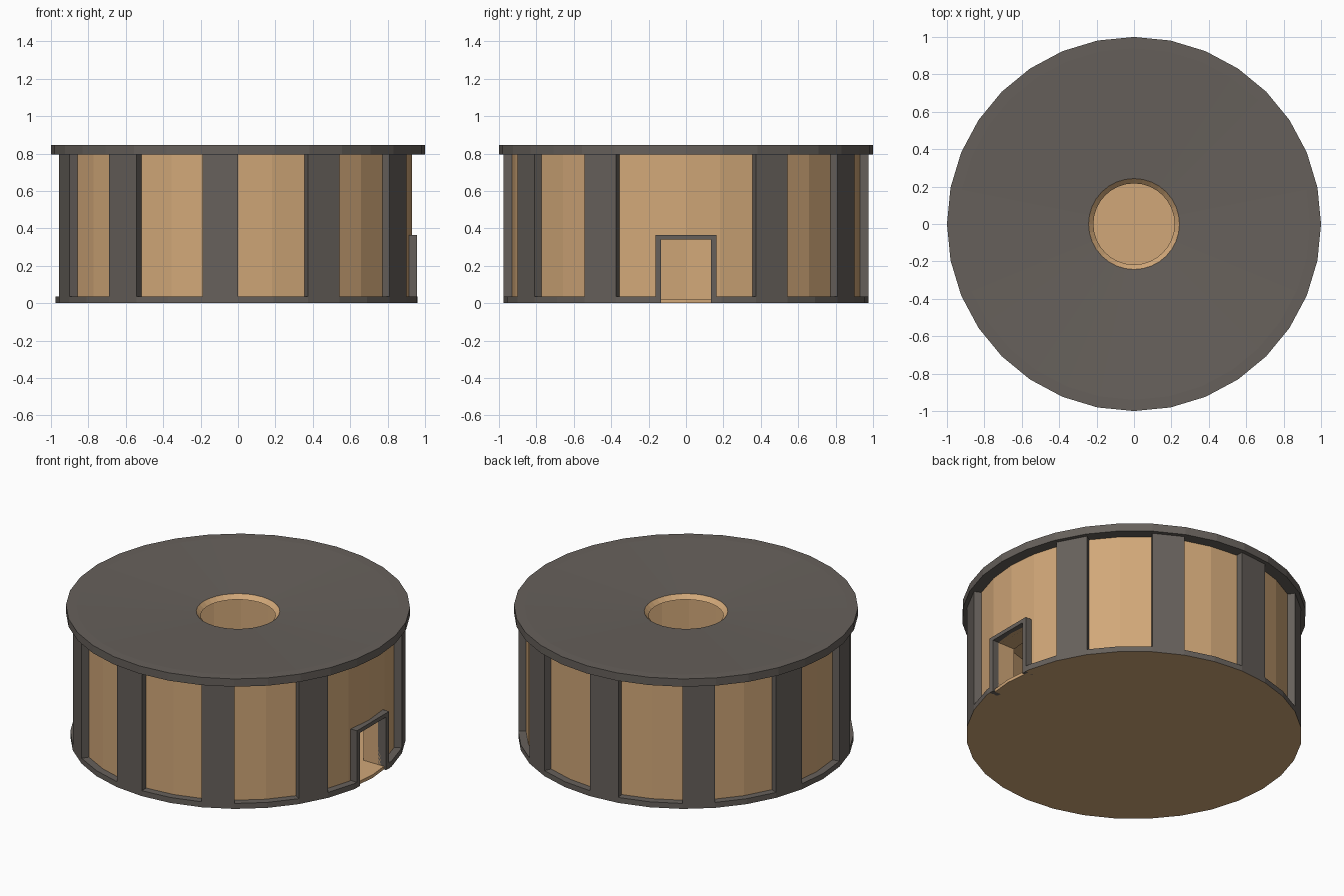
import bpy, bmesh, math
from mathutils import Vector

SEGS = 32
DOOR_HALF, FRAME_HALF = 0.133, 0.163
DOOR_TOP, FRAME_TOP = 0.34, 0.365
FLOOR_TOP = 0.02

cube = bpy.data.objects.get("Cube")
if cube:
    bpy.data.objects.remove(cube, do_unlink=True)


def material(name, color):
    mat = bpy.data.materials.new(name)
    mat.use_nodes = True
    mat.diffuse_color = color
    mat.node_tree.nodes["Principled BSDF"].inputs["Base Color"].default_value = color
    return mat


TAN = material("warm_tan", (0.64, 0.39, 0.19, 1))
GREY = material("dark_grey", (0.134, 0.118, 0.105, 1))


def make_object(name, bm, mats):
    bmesh.ops.remove_doubles(bm, verts=bm.verts, dist=1e-5)
    bmesh.ops.recalc_face_normals(bm, faces=bm.faces)
    mesh = bpy.data.meshes.new(name)
    bm.to_mesh(mesh)
    bm.free()
    for mat in mats:
        mesh.materials.append(mat)
    obj = bpy.data.objects.new(name, mesh)
    bpy.context.collection.objects.link(obj)
    return obj


def lathe(name, profile, mats, start=0, count=SEGS, accent_edges=()):
    """Turn a closed (radius, height) profile through some of the segments.
    Profile edges listed in accent_edges use the second material."""
    bm = bmesh.new()
    full = count == SEGS
    rings = []
    for i in range(count if full else count + 1):
        a = math.tau * (start + i) / SEGS
        rings.append([bm.verts.new((r * math.cos(a), r * math.sin(a), z)) for r, z in profile])
    n = len(profile)
    for i in range(count):
        a, b = rings[i], rings[(i + 1) % len(rings)]
        for j in range(n):
            k = (j + 1) % n
            if profile[j][0] == 0 and profile[k][0] == 0:
                continue
            corners = [a[j], b[j], b[k], a[k]]
            if profile[j][0] == 0:
                corners.pop(1)
            elif profile[k][0] == 0:
                corners.pop(2)
            bm.faces.new(corners).material_index = int(j in accent_edges)
    if not full:
        bm.faces.new(rings[0])
        bm.faces.new(rings[-1])
    return make_object(name, bm, mats)


def box(name, low, high, mat):
    bm = bmesh.new()
    bmesh.ops.create_cube(bm, size=1)
    low, high = Vector(low), Vector(high)
    for v in bm.verts:
        v.co = (low + high) / 2 + v.co * (high - low)
    return make_object(name, bm, [mat])


def cut(obj, low, high, mat):
    cutter = box("door_cutter", low, high, mat)
    cutter.hide_render = True
    mod = obj.modifiers.new("opening", "BOOLEAN")
    mod.operation = "DIFFERENCE"
    mod.solver = "EXACT"
    mod.object = cutter
    graph = bpy.context.evaluated_depsgraph_get()
    mesh = bpy.data.meshes.new_from_object(obj.evaluated_get(graph))
    obj.modifiers.clear()
    obj.data = mesh
    bpy.data.objects.remove(cutter, do_unlink=True)


# Floor slab
lathe("floor", [(0, 0), (0.955, 0), (0.955, FLOOR_TOP), (0, FLOOR_TOP)], [TAN])

# Thick hollow wall with a doorway
wall = lathe("wall", [(0.81, 0.01), (0.93, 0.01), (0.93, 0.8), (0.81, 0.8)], [TAN])
cut(wall, (0.5, -DOOR_HALF, -0.1), (1.2, DOOR_HALF, DOOR_TOP), TAN)

# Base trim, interrupted at the doorway, with a tan underside
trim = lathe("base_trim", [(0.92, 0), (0.975, 0), (0.975, 0.035), (0.92, 0.035)],
             [GREY, TAN], accent_edges=(0,))
cut(trim, (0.5, -FRAME_HALF, -0.1), (1.2, FRAME_HALF, 0.2), GREY)

# Pillars, mirrored on both sides of the doorway
for k in range(2, 15, 3):
    for side, seg in (("left", k), ("right", -1 - k)):
        lathe(f"pillar_{side}_{k // 3 + 1}",
              [(0.92, 0.03), (0.975, 0.03), (0.975, 0.797), (0.92, 0.797)],
              [GREY], start=seg, count=1)

# Door frame as one arch profile pushed outward from the wall
bm = bmesh.new()
arch = [(-FRAME_HALF, 0), (-FRAME_HALF, FRAME_TOP), (FRAME_HALF, FRAME_TOP), (FRAME_HALF, 0),
        (DOOR_HALF, 0), (DOOR_HALF, DOOR_TOP), (-DOOR_HALF, DOOR_TOP), (-DOOR_HALF, 0)]
face = bm.faces.new([bm.verts.new((0.9, y, z)) for y, z in arch])
pushed = bmesh.ops.extrude_face_region(bm, geom=[face], use_keep_orig=True)
bmesh.ops.translate(bm, vec=(0.058, 0, 0),
                    verts=[g for g in pushed["geom"] if isinstance(g, bmesh.types.BMVert)])
make_object("door_frame", bm, [GREY])

# Roof dipping gently to a central opening, tan inside the hole and on the ceiling
lathe("roof", [(1, 0.845), (0.94, 0.845), (0.243, 0.813), (0.217, 0.787),
               (0.85, 0.787), (0.92, 0.795), (1, 0.795)],
      [GREY, TAN], accent_edges=(2, 3, 4))
